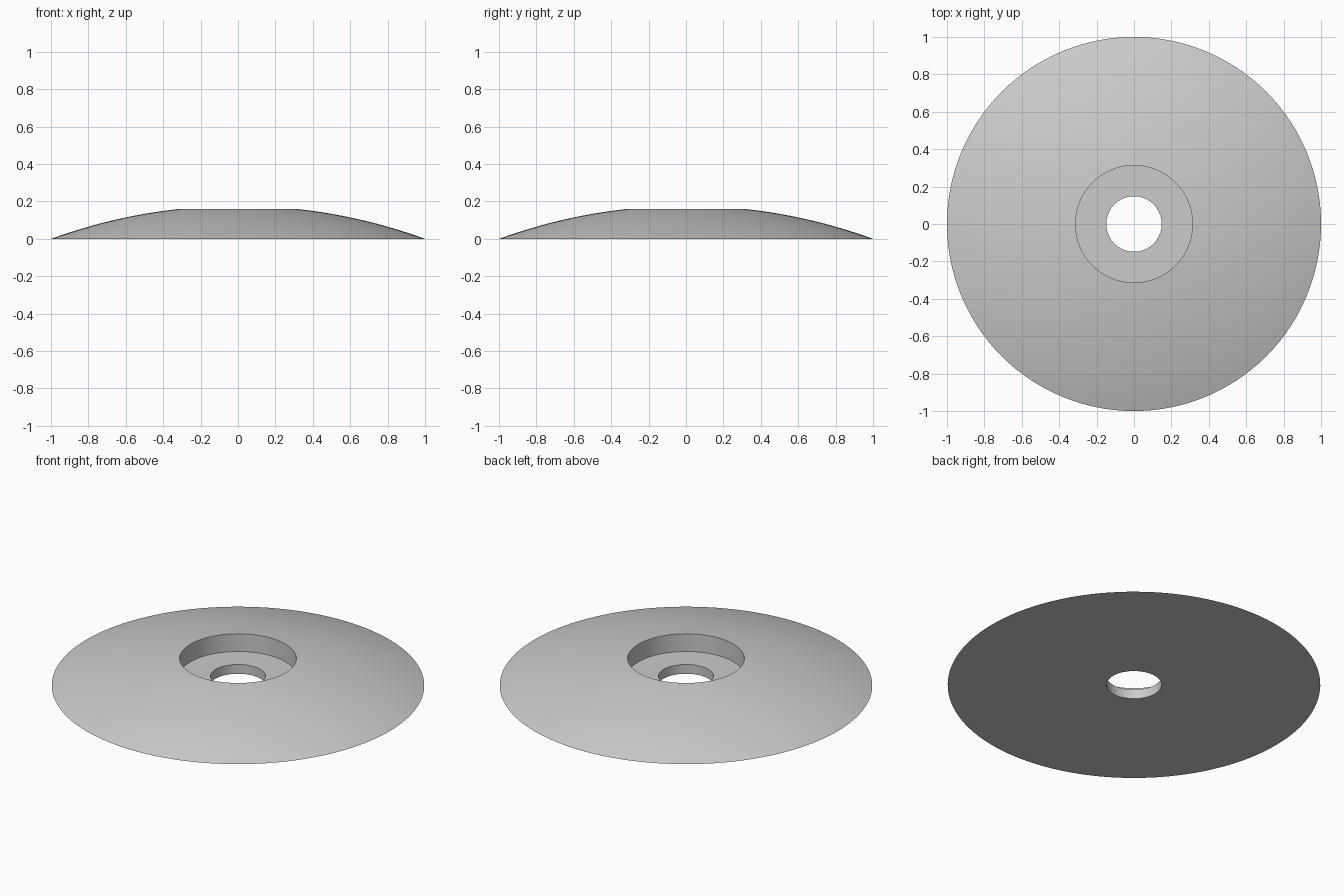
import bpy
import bmesh
from math import sqrt, tau, radians
from mathutils import Vector

cube = bpy.data.objects.get("Cube")
if cube:
    bpy.data.objects.remove(cube, do_unlink=True)

RIM, RECESS, HOLE = 1.0, 0.313, 0.148
DOME_HEIGHT, FLOOR = 0.177, 0.055
SEGMENTS, RINGS = 128, 16

grey = bpy.data.materials.new("plain grey")
grey.use_nodes = True
colour = (0.6, 0.6, 0.6, 1)
grey.diffuse_color = colour
grey.node_tree.nodes["Principled BSDF"].inputs["Base Color"].default_value = colour

# Spherical dome profile from the rim to the recess edge
sphere = (RIM ** 2 + DOME_HEIGHT ** 2) / (2 * DOME_HEIGHT)


def dome_z(r):
    return sqrt(sphere ** 2 - r ** 2) - sphere + DOME_HEIGHT


radii = [RIM + (RECESS - RIM) * i / RINGS for i in range(RINGS + 1)]
profile = [(r, dome_z(r)) for r in radii]

# Stepped recess, through hole and flat underside
profile += [(RECESS, FLOOR), (HOLE, FLOOR), (HOLE, 0), (RIM, 0)]

# Revolve the profile
bm = bmesh.new()
verts = [bm.verts.new(Vector((r, 0, z))) for r, z in profile]
edges = [bm.edges.new(pair) for pair in zip(verts, verts[1:])]
bmesh.ops.spin(bm, geom=verts + edges, cent=(0, 0, 0), axis=(0, 0, 1),
               angle=tau, steps=SEGMENTS, use_merge=False)
bmesh.ops.remove_doubles(bm, verts=bm.verts, dist=0.0001)
bmesh.ops.recalc_face_normals(bm, faces=bm.faces)

mesh = bpy.data.meshes.new("domed_washer")
bm.to_mesh(mesh)
bm.free()
mesh.materials.append(grey)
washer = bpy.data.objects.new("domed_washer", mesh)
bpy.context.collection.objects.link(washer)

# Smooth the dome, keep the machined edges sharp
bpy.context.view_layer.objects.active = washer
washer.select_set(True)
bpy.ops.object.shade_smooth_by_angle(angle=radians(15))
